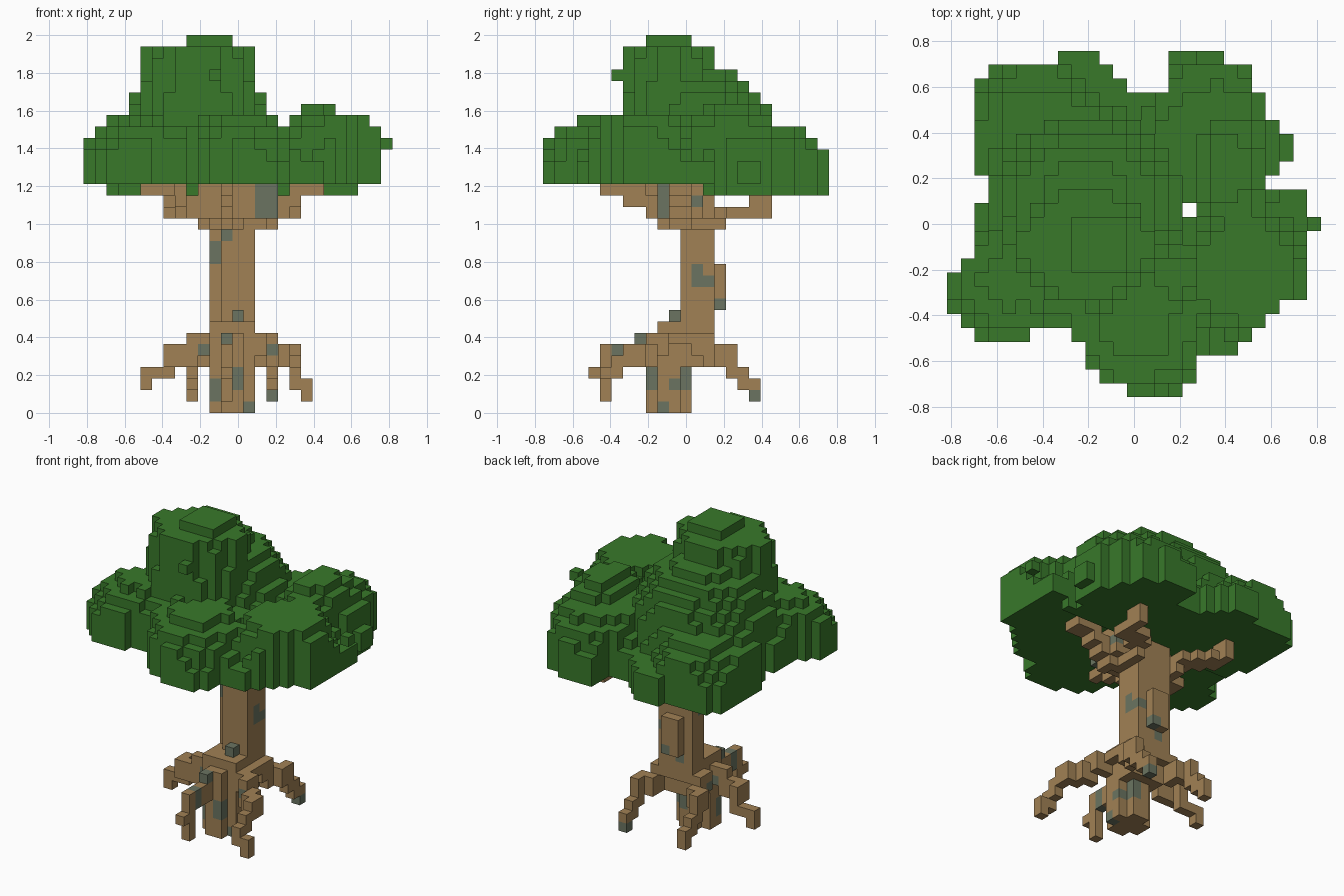
import bpy, bmesh, random
from mathutils import Vector

random.seed(4)
cube = bpy.data.objects.get("Cube")
if cube:
    bpy.data.objects.remove(cube)

UNIT = 2 / 33                      # edge of one block
ORIGIN = Vector((-13.5, -12.5, 0))  # centres the block grid


def material(name, colour):
    mat = bpy.data.materials.new(name)
    mat.use_nodes = True
    mat.diffuse_color = (*colour, 1)
    mat.node_tree.nodes["Principled BSDF"].inputs["Base Color"].default_value = (*colour, 1)
    return mat


leaf = material("leaf green", (.04, .19, .023))
bark = material("bark brown", (.355, .22, .09))
moss = material("moss grey green", (.145, .175, .12))


def box(i0, i1, j0, j1, k0, k1):
    """All blocks inside a cuboid."""
    return {(i, j, k) for i in range(i0, i1) for j in range(j0, j1) for k in range(k0, k1)}


def limb(points, thicken):
    """Stair-stepped run of blocks through the points, doubled along one offset."""
    cells = {points[0]}
    for start, end in zip(points, points[1:]):
        pos = list(start)
        while tuple(pos) != end:
            axis = max(range(3), key=lambda a: abs(end[a] - pos[a]) / max(1, abs(end[a] - start[a])))
            pos[axis] += 1 if end[axis] > pos[axis] else -1
            cells.add(tuple(pos))
    for cell in list(cells):
        step = thicken(cell)
        if step:
            cells.add(tuple(a + b for a, b in zip(cell, step)))
    return cells


def build_blocks(name, cells, mats, spots=()):
    """Mesh with only the outer faces of a set of blocks."""
    bm = bmesh.new()
    corners = {}

    def vert(p):
        if p not in corners:
            corners[p] = bm.verts.new((Vector(p) + ORIGIN) * UNIT)
        return corners[p]

    for cell in sorted(cells):
        for axis in range(3):
            for side in (0, 1):
                beside = list(cell)
                beside[axis] += 2 * side - 1
                if tuple(beside) in cells:
                    continue
                u, v = (axis + 1) % 3, (axis + 2) % 3
                ring = []
                for du, dv in ((0, 0), (1, 0), (1, 1), (0, 1)):
                    p = list(cell)
                    p[axis] += side
                    p[u] += du
                    p[v] += dv
                    ring.append(vert(tuple(p)))
                face = bm.faces.new(ring if side else ring[::-1])
                face.material_index = int(cell in spots)
    mesh = bpy.data.meshes.new(name)
    bm.to_mesh(mesh)
    bm.free()
    for mat in mats:
        mesh.materials.append(mat)
    obj = bpy.data.objects.new(name, mesh)
    bpy.context.collection.objects.link(obj)
    return obj


# Canopy outline: block spans per row, front to back
rows = [[(13, 17)], [(11, 18)], [(10, 18)], [(10, 21)], [(2, 6), (9, 22)], [(1, 23)],
        [(0, 24)], [(0, 26)], [(0, 26)], [(1, 26)], [(2, 26)], [(2, 26)], [(2, 26)],
        [(2, 17), (18, 26)], [(3, 26)], [(3, 23)], [(2, 24)], [(2, 25)], [(2, 25)],
        [(2, 24)], [(2, 23)], [(2, 23)], [(2, 13), (16, 22)], [(3, 12), (16, 22)],
        [(8, 11), (16, 20)]]

# Canopy lobes: centre, radii, top level, bluntness
lobes = [(10, 11, 5.2, 4.3, 36.5, 3),      # crown
         (10, 14, 8, 7.2, 30.7, 1.2),      # slope behind the crown
         (5, 8.5, 5.8, 5.2, 26.3, 1.5),    # front right
         (6.5, 18.5, 5.5, 6.5, 25.5, 1.5),  # back right
         (20.3, 16.5, 4, 5.5, 27.4, 1.2),  # back left, upper
         (19, 19, 5.5, 6, 25.4, 2),        # back left, lower
         (21.5, 9, 4.9, 5, 26.5, 3),       # left
         (13.5, 6, 6, 6.8, 26.3, 1.5)]     # front


def canopy_top(i, j):
    top = 22.6
    for ci, cj, ri, rj, peak, blunt in lobes:
        r = ((i + .5 - ci) / ri) ** 2 + ((j + .5 - cj) / rj) ** 2
        if r < 1:
            top = max(top, 20 + (peak - 20) * (1 - r ** blunt) ** .5)
    return min(32, int(top + random.uniform(-.2, .25)))


canopy = {(11, 6, 29), (26, 12, 23)} | box(9, 13, 9, 13, 32, 33)
for j, spans in enumerate(rows):
    for a, b in spans:
        for i in range(a, b):
            low = 19 if j > 13 and i < 24 else 20
            canopy |= box(i, i + 1, j, j + 1, low, canopy_top(i, j))

# Trunk, leaning back as it rises and flaring under the canopy
trunk = (box(11, 15, 10, 12, 0, 7) | box(12, 14, 9, 13, 0, 7) | box(11, 15, 10, 14, 4, 8)
         | box(11, 15, 13, 15, 6, 20) | box(12, 15, 12, 13, 6, 20) | box(12, 14, 15, 16, 9, 13)
         | box(13, 14, 11, 12, 8, 9) | box(10, 16, 12, 14, 16, 17) | box(11, 16, 10, 14, 6, 7)
         | box(10, 17, 10, 14, 17, 20))

# Roots, thicker near the trunk
root_paths = [[(15, 10, 6), (17, 8, 5), (18, 7, 4), (18, 6, 3), (18, 5, 2), (19, 5, 2), (19, 5, 1)],
              [(13, 9, 6), (12, 8, 6), (12, 8, 5), (12, 6, 5), (12, 5, 4), (12, 5, 3), (12, 4, 3),
               (12, 5, 3), (12, 5, 1)],
              [(10, 11, 6), (8, 11, 5), (7, 12, 4), (7, 12, 3), (5, 12, 3), (5, 12, 2)],
              [(11, 13, 6), (10, 15, 5), (9, 16, 4), (9, 16, 3), (9, 17, 2), (9, 18, 2), (9, 18, 1)],
              [(15, 13, 6), (15, 15, 5), (16, 16, 4), (16, 16, 3), (16, 17, 2), (16, 18, 2), (16, 18, 1)]]
roots = set()
for path in root_paths:
    roots |= limb(path, lambda c: (0, 0, -1) if c[2] > 4 else None)

# Branches under the canopy
branch_paths = [[(11, 12, 16), (8, 10, 18), (8, 9, 19), (5, 8, 19)],
                [(11, 14, 16), (8, 17, 17), (7, 18, 18)],
                [(14, 14, 16), (17, 16, 17), (18, 18, 17), (18, 18, 18)],
                [(15, 12, 16), (17, 11, 18), (20, 11, 19)],
                [(13, 11, 16), (12, 8, 18), (12, 5, 19)]]
branches = set()
for path in branch_paths:
    branches |= limb(path, lambda c: (0, 1, 0) if c[2] > 16 else None)

# Moss patches on the bark
patches = (box(11, 12, 13, 14, 13, 15) | box(12, 13, 12, 13, 15, 16) | box(13, 14, 11, 12, 8, 9)
           | box(12, 13, 6, 7, 4, 6) | box(10, 11, 7, 14, 4, 6) | box(13, 14, 9, 10, 2, 4)
           | box(11, 12, 10, 11, 1, 3) | box(14, 15, 10, 11, 0, 1) | box(14, 15, 13, 14, 11, 13)
           | box(13, 14, 15, 16, 9, 10) | box(13, 14, 12, 13, 2, 4) | box(15, 17, 10, 11, 17, 20)
           | {(12, 8, 6), (16, 18, 1), (14, 14, 11), (12, 14, 8), (14, 11, 2), (16, 13, 18), (16, 9, 5)})

wood = [bark, moss]
build_blocks("canopy", canopy, [leaf])
build_blocks("trunk", trunk - canopy, wood, patches)
build_blocks("roots", roots - trunk, wood, patches)
build_blocks("branches", branches - trunk - canopy, wood, patches)
